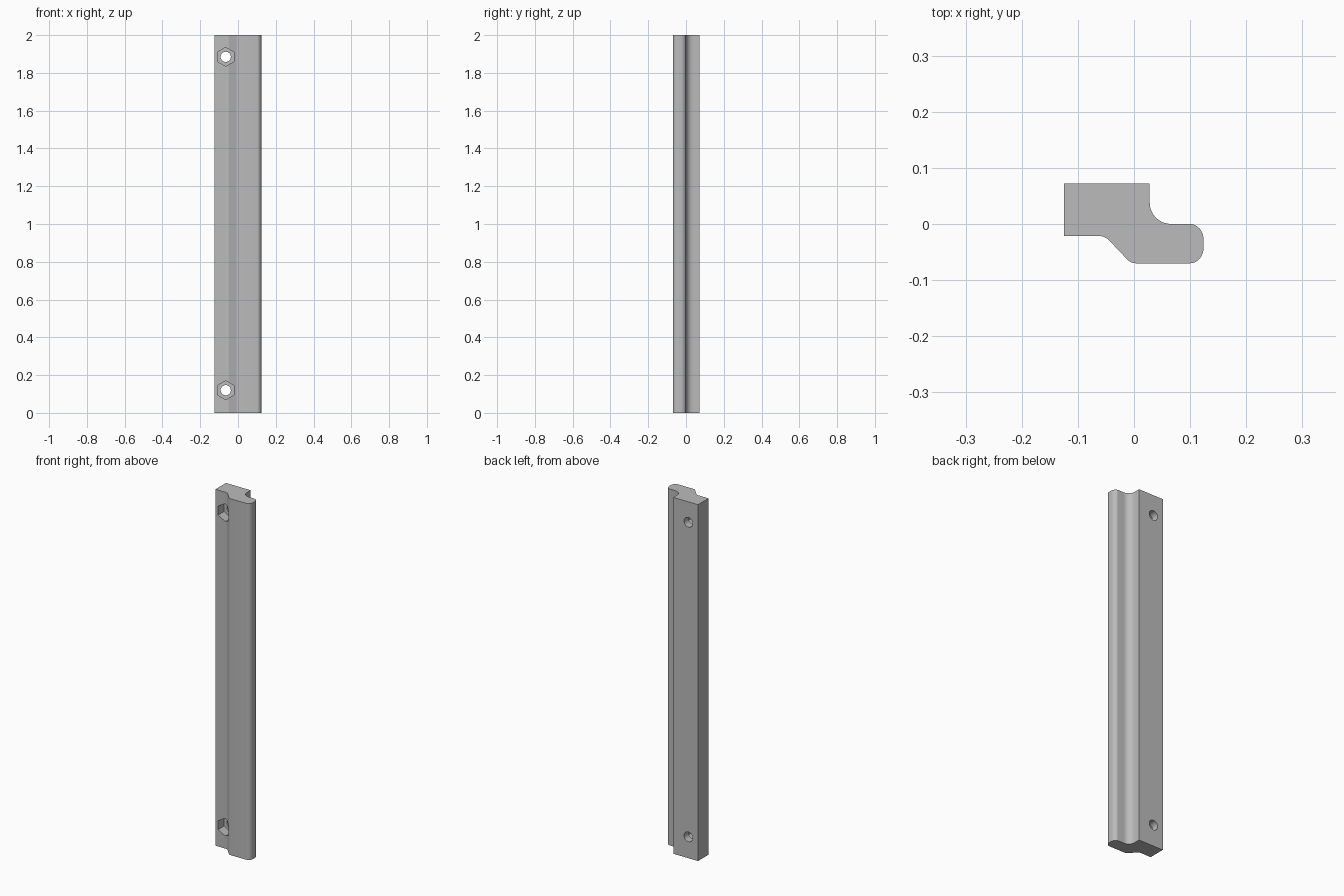
import bpy, bmesh
from math import cos, sin, radians, pi
from mathutils import Matrix

cube = bpy.data.objects.get("Cube")
if cube:
    bpy.data.objects.remove(cube, do_unlink=True)

HEIGHT = 2.0
HOLE_X = -0.065
HOLE_Z = (0.12, 1.885)

grey = bpy.data.materials.new("plain grey")
grey.use_nodes = True
colour = (0.5, 0.5, 0.5, 1)
grey.diffuse_color = colour
grey.node_tree.nodes["Principled BSDF"].inputs["Base Color"].default_value = colour


def arc(cx, cy, rx, ry, start, end, steps=8):
    angles = [radians(start + (end - start) * i / steps) for i in range(steps + 1)]
    return [(cx + rx * cos(a), cy + ry * sin(a)) for a in angles]


def make_object(name, bm):
    bmesh.ops.recalc_face_normals(bm, faces=bm.faces)
    mesh = bpy.data.meshes.new(name)
    bm.to_mesh(mesh)
    bm.free()
    mesh.materials.append(grey)
    obj = bpy.data.objects.new(name, mesh)
    bpy.context.collection.objects.link(obj)
    return obj


# Stepped cross-section, extruded upwards
profile = [(-0.125, -0.021)]
profile += arc(-0.064, -0.049, 0.028, 0.028, 90, 45, 5)
profile += arc(0.003, -0.05, 0.02, 0.02, 225, 270, 5)
profile += arc(0.1, -0.042, 0.024, 0.028, -90, 0)
profile += arc(0.1, -0.028, 0.024, 0.028, 0, 90)
profile += arc(0.066, 0.038, 0.038, 0.038, 270, 180)
profile += [(0.028, 0.072), (-0.125, 0.072)]

bm = bmesh.new()
base = bm.faces.new([bm.verts.new((x, y, 0)) for x, y in profile])
top = bmesh.ops.extrude_face_region(bm, geom=[base])["geom"]
bmesh.ops.translate(bm, vec=(0, 0, HEIGHT),
                    verts=[v for v in top if isinstance(v, bmesh.types.BMVert)])
strip = make_object("stepped_strip", bm)


# Round through holes with hexagonal pockets on the front
def cut(name, sides, radius, y_front, y_back):
    bm = bmesh.new()
    for z in HOLE_Z:
        place = (Matrix.Translation((HOLE_X, (y_front + y_back) / 2, z))
                 @ Matrix.Rotation(pi / 2, 4, "X"))
        bmesh.ops.create_cone(bm, cap_ends=True, segments=sides, radius1=radius,
                              radius2=radius, depth=y_back - y_front, matrix=place)
    cutter = make_object(name, bm)
    cutter.hide_render = True
    mod = strip.modifiers.new(name, "BOOLEAN")
    mod.object = cutter
    mod.operation = "DIFFERENCE"
    mod.solver = "EXACT"
    bpy.context.view_layer.objects.active = strip
    bpy.ops.object.modifier_apply(modifier=name)
    bpy.data.objects.remove(cutter, do_unlink=True)


cut("nut_pocket", 6, 0.05, -0.15, 0.032)
cut("bolt_hole", 32, 0.027, -0.2, 0.2)

bpy.ops.object.select_all(action="DESELECT")
strip.select_set(True)
bpy.context.view_layer.objects.active = strip
bpy.ops.object.shade_smooth_by_angle(angle=radians(30))
